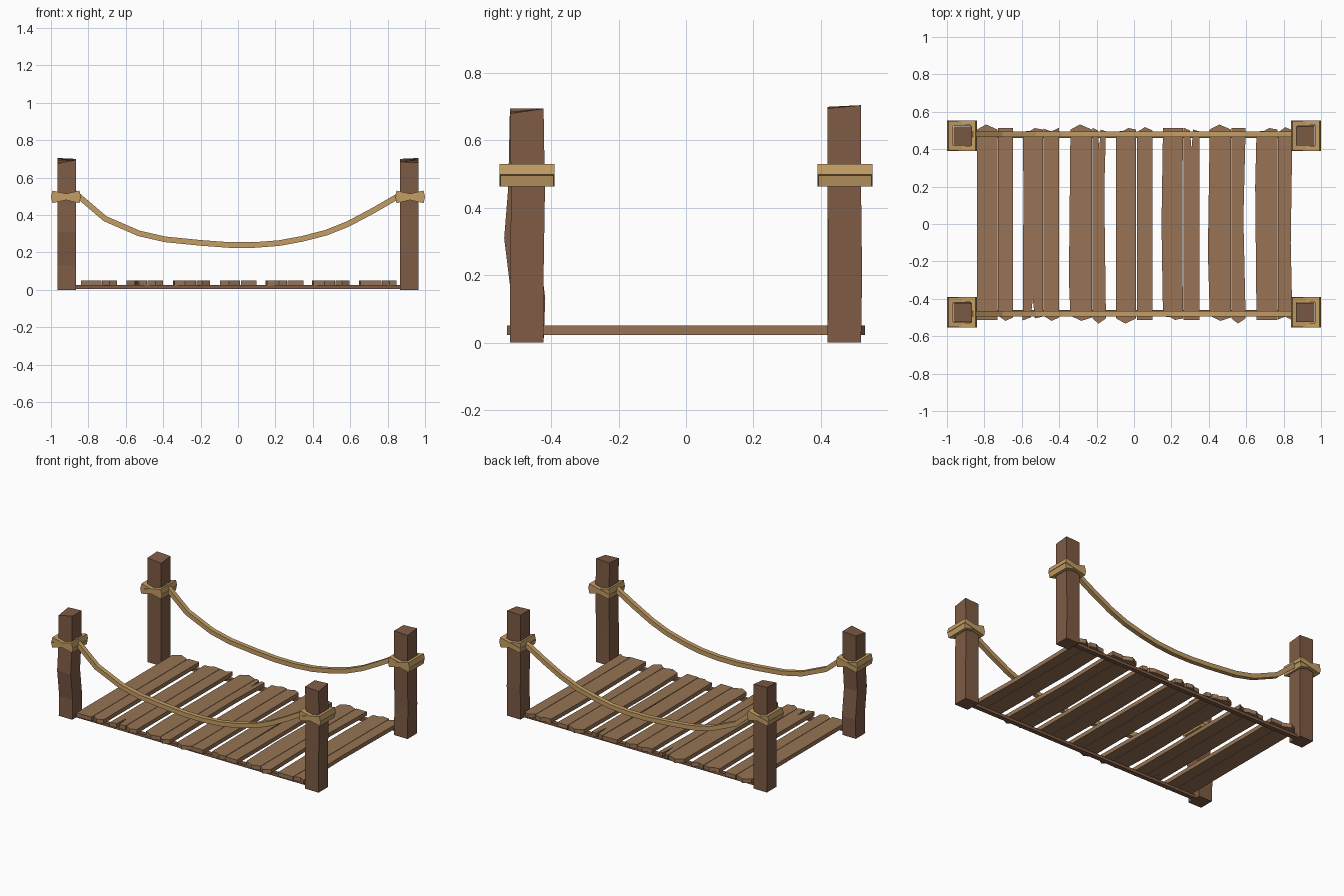
import bpy, bmesh
from math import sin, cos, radians, hypot

if "Cube" in bpy.data.objects:
    bpy.data.objects.remove(bpy.data.objects["Cube"])


def material(name, rgb):
    m = bpy.data.materials.new(name)
    m.diffuse_color = (*rgb, 1)
    m.use_nodes = True
    m.node_tree.nodes["Principled BSDF"].inputs["Base Color"].default_value = m.diffuse_color
    return m


POST = material("post_wood", (0.21, 0.105, 0.06))
PLANK = material("plank_wood", (0.31, 0.175, 0.09))
ROPE = material("rope_fibre", (0.55, 0.34, 0.13))


def finish(name, bm, mat):
    bmesh.ops.recalc_face_normals(bm, faces=bm.faces)
    me = bpy.data.meshes.new(name)
    bm.to_mesh(me)
    bm.free()
    me.materials.append(mat)
    ob = bpy.data.objects.new(name, me)
    bpy.context.collection.objects.link(ob)
    return ob


def loft(name, rings, mat, closed=False):
    """Skin a series of equal-sized point rings."""
    bm = bmesh.new()
    vs = [[bm.verts.new(p) for p in r] for r in rings]
    n = len(vs[0])
    pairs = list(zip(vs, vs[1:])) + ([(vs[-1], vs[0])] if closed else [])
    for a, b in pairs:
        for i in range(n):
            j = (i + 1) % n
            bm.faces.new((a[i], a[j], b[j], b[i]))
    if not closed:
        bm.faces.new(vs[0])
        bm.faces.new(vs[-1])
    return finish(name, bm, mat)


CORNERS = [(-1, -1), (1, -1), (1, 1), (-1, 1)]


# Posts: square sections, slightly crooked, uneven tops
def post(name, x, y, bends, tops):
    rings = [[(x + 0.05 * a, y + dy + 0.05 * b, z) for a, b in CORNERS] for z, dy in bends]
    rings.append([(x + 0.05 * a, y + 0.05 * b, z) for (a, b), z in zip(CORNERS, tops)])
    loft(name, rings, POST)


post("post_front_left", -0.915, -0.473, [(0, 0), (0.13, 0.005), (0.31, -0.017), (0.46, -0.005)],
     (0.675, 0.695, 0.695, 0.69))
post("post_front_right", 0.915, -0.473, [(0, 0), (0.2, 0.0), (0.45, 0.004)],
     (0.685, 0.68, 0.695, 0.69))
post("post_back_left", -0.915, 0.47, [(0, 0), (0.25, 0.0)], (0.70, 0.69, 0.70, 0.705))
post("post_back_right", 0.915, 0.47, [(0, 0), (0.2, 0.003), (0.45, 0)], (0.70, 0.695, 0.705, 0.70))


# Rope wraps: two crossed square bands around every post
def band(name, cx, cy, tilt, hy):
    rings = []
    c, s = cos(tilt), sin(tilt)
    for a, b in CORNERS:
        ring = []
        for inset, h in ((0, -0.0165), (0, 0.0165), (0.026, 0.0165), (0.026, -0.0165)):
            lx, ly = a * (0.078 - inset), b * (hy - inset)
            ring.append((cx + lx * c - h * s, cy + ly, 0.497 + lx * s + h * c))
        rings.append(ring)
    loft(name, rings, ROPE, closed=True)


for sx, side in ((-1, "left"), (1, "right")):
    for sy, end in ((-1, "front"), (1, "back")):
        for k, tilt, hy in ((1, 13, 0.082), (2, -13, 0.079)):
            band(f"wrap_{end}_{side}_{k}", sx * 0.92, sy * 0.472, radians(tilt), hy)

# Hanging ropes: square section swept along a sagging path
PATH = [(-0.88, 0.525), (-0.845, 0.495), (-0.71, 0.38), (-0.53, 0.302), (-0.39, 0.27),
        (-0.2, 0.251), (-0.05, 0.24), (0.09, 0.24), (0.22, 0.25), (0.34, 0.272),
        (0.47, 0.305), (0.59, 0.353), (0.72, 0.422), (0.85, 0.497), (0.89, 0.52)]
for sy, end in ((-1, "front"), (1, "back")):
    rings = []
    for i, (x, z) in enumerate(PATH):
        p, q = PATH[max(i - 1, 0)], PATH[min(i + 1, len(PATH) - 1)]
        dx, dz = q[0] - p[0], q[1] - p[1]
        d = hypot(dx, dz)
        nx, nz = -dz / d, dx / d
        rings.append([(x + nx * 0.015 * b, sy * 0.48 + 0.015 * a, z + nz * 0.015 * b)
                      for a, b in CORNERS])
    loft(f"rope_{end}", rings, ROPE)

    # Thin beams under the planks
    loft(f"beam_{end}", [[(x, sy * 0.475 + 0.015 * a, 0.015 + 0.01 * b) for a, b in CORNERS]
                         for x in (-0.88, 0.88)], POST)

# Plank end shapes: (fraction across, distance from centre)
ENDS = {
    "peak": [(0, 0.505), (0.45, 0.532), (1, 0.505)],
    "flat": [(0, 0.513), (1, 0.513)],
    "step": [(0, 0.495), (0.35, 0.497), (0.6, 0.513), (1, 0.505)],
    "dip": [(0, 0.51), (0.5, 0.495), (1, 0.515)],
    "fork": [(0, 0.515), (0.4, 0.50), (0.5, 0.40), (0.6, 0.505), (1, 0.495)],
    "low": [(0, 0.49), (0.5, 0.518), (1, 0.50)],
}
# x start, x end, back end, front end, waist inset left and right, waist y
PLANKS = [
    (-0.84, -0.73, "peak", "flat", 0, 0, 0), (-0.727, -0.647, "flat", "low", 0, 0, 0),
    (-0.595, -0.487, "step", "fork", 0.004, 0, 0.2), (-0.484, -0.40, "dip", "low", 0, 0, 0),
    (-0.34, -0.225, "peak", "low", -0.008, 0, -0.3), (-0.222, -0.15, "fork", "peak", 0, 0.009, 0.18),
    (-0.095, 0.012, "step", "peak", 0, 0, 0), (0.015, 0.10, "low", "flat", 0, 0, 0),
    (0.155, 0.262, "flat", "step", -0.008, 0.004, 0), (0.265, 0.35, "fork", "flat", 0, 0, 0),
    (0.405, 0.518, "peak", "low", -0.01, 0, -0.15), (0.521, 0.597, "flat", "peak", 0, 0.012, 0.03),
    (0.655, 0.768, "step", "flat", -0.007, 0, 0.2), (0.771, 0.847, "low", "dip", 0, 0.009, -0.1),
]
for i, (x0, x1, back, front, wl, wr, wy) in enumerate(PLANKS, 1):
    w = x1 - x0
    outline = [(x0 + t * w, y) for t, y in ENDS[back]] + [(x1 - wr, wy)]
    outline += [(x0 + t * w, -y) for t, y in reversed(ENDS[front])] + [(x0 + wl, wy)]
    bm = bmesh.new()
    face = bm.faces.new([bm.verts.new((x, y, 0.023)) for x, y in outline])
    top = bmesh.ops.extrude_face_region(bm, geom=[face])["geom"]
    bmesh.ops.translate(bm, vec=(0, 0, 0.027),
                        verts=[v for v in top if isinstance(v, bmesh.types.BMVert)])
    if not any(f.normal.z < -0.5 for f in bm.faces) and len(bm.faces) < len(outline) + 2:
        bm.faces.new([v for v in bm.verts if v.co.z < 0.03])
    finish(f"plank_{i}", bm, PLANK)
